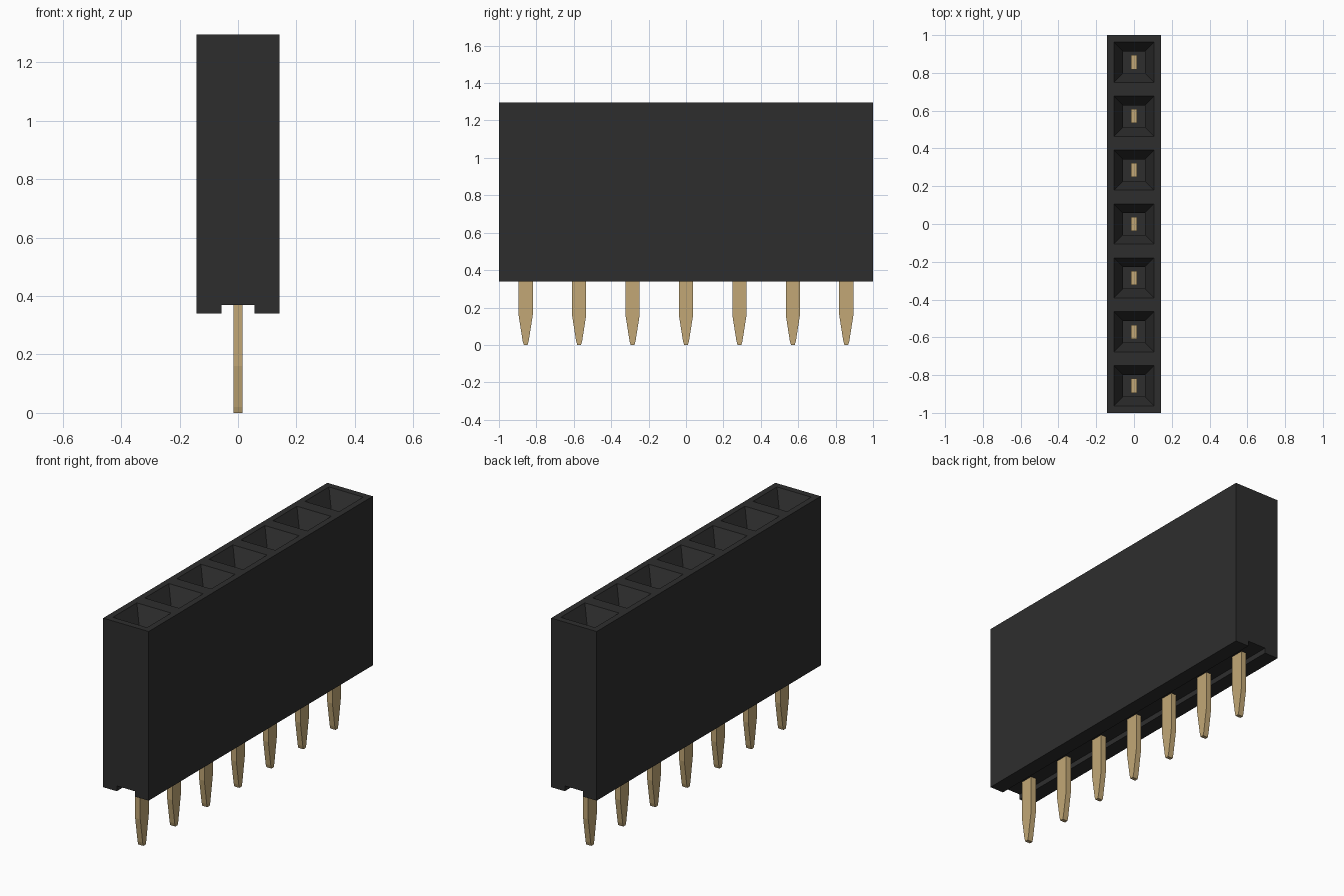
import bpy, bmesh

cube = bpy.data.objects.get("Cube")
if cube:
    bpy.data.objects.remove(cube, do_unlink=True)

COUNT = 7
PITCH = 2 / COUNT
HALF_W, BOTTOM, TOP = 0.142, 0.34, 1.295
centres = [(i - (COUNT - 1) / 2) * PITCH for i in range(COUNT)]


def material(name, rgb):
    m = bpy.data.materials.new(name)
    m.use_nodes = True
    m.diffuse_color = (*rgb, 1)
    bsdf = m.node_tree.nodes["Principled BSDF"]
    bsdf.inputs["Base Color"].default_value = (*rgb, 1)
    bsdf.inputs["Roughness"].default_value = 0.6
    return m


def finish(bm, name, mat):
    bmesh.ops.remove_doubles(bm, verts=bm.verts[:], dist=1e-4)
    bmesh.ops.recalc_face_normals(bm, faces=bm.faces[:])
    mesh = bpy.data.meshes.new(name)
    bm.to_mesh(mesh)
    bm.free()
    mesh.materials.append(mat)
    obj = bpy.data.objects.new(name, mesh)
    bpy.context.collection.objects.link(obj)
    return obj


def face(bm, points):
    return bm.faces.new([bm.verts.new(p) for p in points])


def rect(cy, hx, hy, z):
    return [(-hx, cy - hy, z), (hx, cy - hy, z), (hx, cy + hy, z), (-hx, cy + hy, z)]


black = material("black plastic", (0.027, 0.027, 0.027))
gold = material("gold metal", (0.54, 0.39, 0.18))

# Housing: cross-section with a channel underneath, open top edge
section = [(HALF_W, TOP), (HALF_W, BOTTOM), (0.057, BOTTOM), (0.057, 0.37),
           (-0.057, 0.37), (-0.057, BOTTOM), (-HALF_W, BOTTOM), (-HALF_W, TOP)]
bm = bmesh.new()
for cy in centres:
    y0, y1 = cy - PITCH / 2, cy + PITCH / 2
    for (xa, za), (xb, zb) in zip(section, section[1:]):
        face(bm, [(xa, y0, za), (xb, y0, zb), (xb, y1, zb), (xa, y1, za)])
    # Socket: rim, funnel, straight hole and floor
    rings = [rect(cy, HALF_W, PITCH / 2, TOP), rect(cy, 0.107, 0.107, TOP),
             rect(cy, 0.057, 0.057, TOP - 0.1), rect(cy, 0.057, 0.057, 0.5)]
    for a, b in zip(rings, rings[1:]):
        for i in range(4):
            j = (i + 1) % 4
            face(bm, [a[i], a[j], b[j], b[i]])
    face(bm, rings[-1])
for y in (-1, 1):
    face(bm, [(x, y, z) for x, z in section])
finish(bm, "housing", black)

# Pins: flat blades with a tapered tip, reaching up into the sockets
half = [(0.010, 0), (0.016, 0.02), (0.038, 0.16), (0.038, 1.0)]
outline = half + [(-y, z) for y, z in reversed(half)]
for n, cy in enumerate(centres, 1):
    bm = bmesh.new()
    blade = face(bm, [(-0.016, cy + y, z) for y, z in outline])
    out = bmesh.ops.extrude_face_region(bm, geom=[blade])
    moved = [v for v in out["geom"] if isinstance(v, bmesh.types.BMVert)]
    bmesh.ops.translate(bm, verts=moved, vec=(0.032, 0, 0))
    finish(bm, f"pin_{n}", gold)
